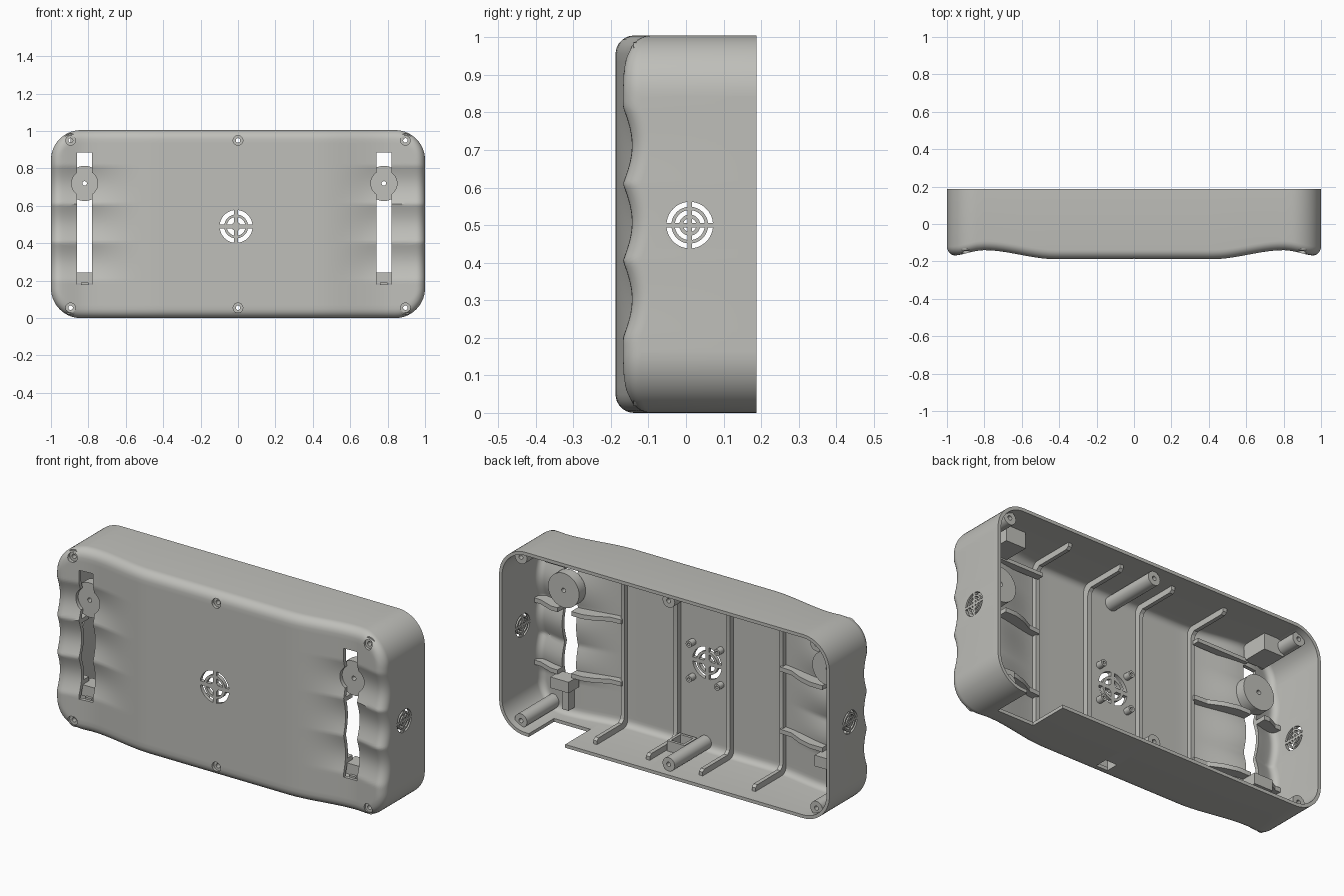
import bpy, bmesh, math
from mathutils import Vector

if "Cube" in bpy.data.objects:
    bpy.data.objects.remove(bpy.data.objects["Cube"])

HX, HZ, CZ, R = 1.0, 0.5025, 0.5025, 0.16   # outline half sizes, mid height, corner radius
BACK, WALL = 0.188, 0.018

mat = bpy.data.materials.new("warm_grey")
mat.diffuse_color = (0.52, 0.52, 0.49, 1)
mat.use_nodes = True
mat.node_tree.nodes["Principled BSDF"].inputs["Base Color"].default_value = mat.diffuse_color


def finish(name, bm, angle=35):
    bmesh.ops.recalc_face_normals(bm, faces=bm.faces)
    me = bpy.data.meshes.new(name)
    bm.to_mesh(me)
    bm.free()
    me.materials.append(mat)
    ob = bpy.data.objects.new(name, me)
    bpy.context.collection.objects.link(ob)
    smooth(ob, angle)
    return ob


def smooth(ob, angle=35):
    bpy.ops.object.select_all(action='DESELECT')
    ob.select_set(True)
    bpy.context.view_layer.objects.active = ob
    bpy.ops.object.shade_smooth_by_angle(angle=math.radians(angle))


def prism(bm, pts, axis, a, b):
    """Extrude a 2D outline along an axis; pts use the two other axes in order."""
    def at(p, d):
        c = list(p)
        c.insert(axis, d)
        return bm.verts.new(c)
    lo, hi = [at(p, a) for p in pts], [at(p, b) for p in pts]
    bm.faces.new(lo)
    bm.faces.new(hi[::-1])
    n = len(pts)
    fs = [bm.faces.new((lo[i], lo[(i + 1) % n], hi[(i + 1) % n], hi[i])) for i in range(n)]
    return fs


def box(bm, x0, x1, y0, y1, z0, z1):
    prism(bm, [(x0, z0), (x1, z0), (x1, z1), (x0, z1)], 1, y0, y1)


def circle(cx, cz, r, n=32):
    return [(cx + r * math.cos(2 * math.pi * i / n), cz + r * math.sin(2 * math.pi * i / n)) for i in range(n)]


def tube(bm, cx, cz, r, hole, y0, y1, n=32):
    rings = [[bm.verts.new((x, y, z)) for x, z in circle(cx, cz, rad, n)]
             for rad, y in ((r, y0), (r, y1), (hole, y1), (hole, y0))]
    for k in range(4):
        p, q = rings[k], rings[(k + 1) % 4]
        for i in range(n):
            j = (i + 1) % n
            bm.faces.new((p[i], p[j], q[j], q[i]))


def ease(v, a, b):
    t = min(max((v - a) / (b - a), 0), 1)
    return t * t * (3 - 2 * t)


def front(x, z):
    """Front surface: flat middle, grip valleys near the ends, three finger scallops."""
    ax = abs(x)
    y = -0.188 + 0.048 * ease(ax, 0.42, 0.8) - 0.03 * ease(ax, 0.8, 0.98)
    if 0.2 < z < 0.815:
        y += 0.024 * abs(math.sin(math.pi * (z - 0.2) / 0.205)) * ease(ax, 0.5, 0.88)
    return y


# Shell: outer and inner skin as grids over the rounded outline
def skin(bm, inset, dy, fillet):
    hx, hz, r = HX - inset, HZ - inset, R - inset
    n = 14
    arc = [hx - r + r * math.sin(math.pi / 2 * i / n) for i in range(n + 1)]
    xs = [-v for v in arc[::-1]] + [(-1 + 2 * i / 48) * (hx - r) for i in range(1, 48)] + arc
    edge = [0, 0.0015, 0.005, 0.011, 0.02, 0.032, 0.048, 0.07]
    ts = [-1 + 2 * e for e in edge]
    ts += [-0.86 + 1.72 * i / 72 for i in range(1, 72)] + [-t for t in ts[::-1]]
    grid = []
    for x in xs:
        ex = max(abs(x) - (hx - r), 0)
        half = hz - r + math.sqrt(max(r * r - ex * ex, 0))
        col = []
        for t in ts:
            z = CZ + t * half
            qx, qz = abs(x) - (hx - r), abs(z - CZ) - (hz - r)
            d = r - math.hypot(max(qx, 0), max(qz, 0)) - min(max(qx, qz), 0)
            k = min(max(fillet - d, 0), fillet)
            y = front(x, z) + dy + fillet - math.sqrt(fillet * fillet - k * k)
            col.append(bm.verts.new((x, y, z)))
        grid.append(col)
    for a, b in zip(grid, grid[1:]):
        for j in range(len(ts) - 1):
            bm.faces.new((a[j], b[j], b[j + 1], a[j + 1]))
    loop = [c[0] for c in grid] + grid[-1][1:] + [c[-1] for c in grid[-2::-1]] + grid[0][-2:0:-1]
    rim = [bm.verts.new((v.co.x, BACK, v.co.z)) for v in loop]
    bridge(bm, loop, rim)
    return rim


def bridge(bm, a, b):
    for i in range(len(a)):
        j = (i + 1) % len(a)
        bm.faces.new((a[i], a[j], b[j], b[i]))


bm = bmesh.new()
bridge(bm, skin(bm, 0, 0, 0.05), skin(bm, WALL, 0.02, 0.035))
shell = finish("shell", bm)

# Openings
SLOTS = ((-0.82, -1), (0.78, 1))
SCREWS = [(x, z) for x in (-0.895, 0, 0.895) for z in (0.055, 0.95)]


def vent(bm, axis, c0, c1, rings, bar, a, b):
    for r0, r1 in rings:
        for q in range(4):
            pts = []
            for r, rev in ((r1, False), (r0, True)):
                g = math.asin(bar / r)
                arc = [q * math.pi / 2 + g + (math.pi / 2 - 2 * g) * i / 10 for i in range(11)]
                pts += [(c0 + r * math.cos(t), c1 + r * math.sin(t)) for t in (arc[::-1] if rev else arc)]
            prism(bm, pts, axis, a, b)


def cut(fill):
    cb = bmesh.new()
    fill(cb)
    cutter = finish("cutter", cb)
    m = shell.modifiers.new("cut", 'BOOLEAN')
    m.operation, m.solver, m.object = 'DIFFERENCE', 'EXACT', cutter
    bpy.context.view_layer.objects.active = shell
    bpy.ops.object.modifier_apply(modifier="cut")
    bpy.data.objects.remove(cutter)


def openings(b):
    for cx, s in SLOTS:
        box(b, cx - 0.04, cx + 0.04, -0.3, 0.0, 0.18, 0.885)
    for x, z in SCREWS:
        prism(b, circle(x, z, 0.026, 24), 1, -0.3, -0.06)
    vent(b, 1, -0.01, 0.49, ((0.024, 0.05), (0.064, 0.088)), 0.011, -0.3, -0.1)
    for a, c in ((-1.1, -0.95), (0.95, 1.1)):
        vent(b, 0, 0.01, 0.5, ((0.009, 0.018), (0.028, 0.04), (0.049, 0.062)), 0.006, a, c)
    box(b, 0.60, 0.82, -0.03, 0.3, -0.05, 0.04)      # cable notch in the bottom wall
    box(b, 0.055, 0.125, -0.13, -0.06, -0.05, 0.03)  # switch opening


def thumb_holes(b):
    for cx, s in SLOTS:
        prism(b, circle(cx, 0.72, 0.07), 1, -0.3, -0.02)


cut(openings)
cut(thumb_holes)
smooth(shell)

# Screw posts
bm = bmesh.new()
for x, z in SCREWS:
    tube(bm, x, z, 0.037, 0.012, front(x, z) + 0.016, 0.15)
finish("screw_posts", bm)

# Round bosses behind the thumb holes
bm = bmesh.new()
for cx, s in SLOTS:
    tube(bm, cx, 0.72, 0.094, 0.012, -0.112, -0.055, 40)
finish("thumb_bosses", bm)

# Fan pegs around the front vent
bm = bmesh.new()
for sx in (-1, 1):
    for sz in (-1, 1):
        tube(bm, -0.01 + sx * 0.085, 0.49 + sz * 0.095, 0.018, 0.007, -0.175, -0.13, 16)
finish("fan_pegs", bm)

# Bracket-shaped ribs over floor, front and ceiling
half = [(0.1, 0.008), (-0.14, 0.008), (-0.178, 0.045)]
inner = [(-0.138, 0.085), (-0.132, 0.065), (-0.115, 0.05), (0.085, 0.05), (0.1, 0.038)]
flip = lambda p: (p[0], 2 * CZ - p[1])
outline = half + [flip(p) for p in half[::-1]] + [flip(p) for p in inner[::-1]] + inner
bm = bmesh.new()
for x in (-0.48, -0.16, 0.16, 0.48):
    prism(bm, outline, 0, x - 0.011, x + 0.011)
finish("frame_ribs", bm, 20)

# Cross ribs either side of the slots, following the grip surface
bm = bmesh.new()
for cx, s in SLOTS:
    for z in (0.26, 0.6):
        for xa, xb, tops in ((s * 0.48, cx - s * 0.04, (-0.125, -0.12, -0.085, -0.065, -0.065)),
                             (cx + s * 0.04, s * 0.985, (-0.06, -0.06, -0.075, -0.09, -0.09))):
            xs = [xa + (xb - xa) * i / 4 for i in range(5)]
            low = [(x, front(x, z) + (0.045 if abs(x) > 0.96 else 0.013)) for x in xs]
            prism(bm, low + list(zip(xs, tops))[::-1], 2, z - 0.012, z + 0.012)
finish("grip_ribs", bm, 20)

# Stops at the slot ends and blocks under the ceiling
bm = bmesh.new()
for cx, s in SLOTS:
    box(bm, cx - 0.055, cx + 0.055, -0.11, -0.02, 0.185, 0.245)
    box(bm, cx - 0.02, cx + 0.02, -0.125, -0.07, 0.06, 0.19)
    box(bm, cx - 0.075, cx + 0.045, -0.11, 0.04, 0.9, 0.992)
    x0, x1 = sorted((s * 0.48, cx - s * 0.03))
    box(bm, x0, x1, -0.14, -0.1, 0.892, 0.912)
finish("slot_stops", bm)

# Switch pocket on the floor
bm = bmesh.new()
for x0, x1, y0, y1 in ((0.037, 0.052, -0.15, -0.04), (0.128, 0.143, -0.15, -0.04),
                       (0.052, 0.128, -0.15, -0.135), (0.052, 0.128, -0.055, -0.04)):
    box(bm, x0, x1, y0, y1, 0.012, 0.075)
finish("switch_pocket", bm)
